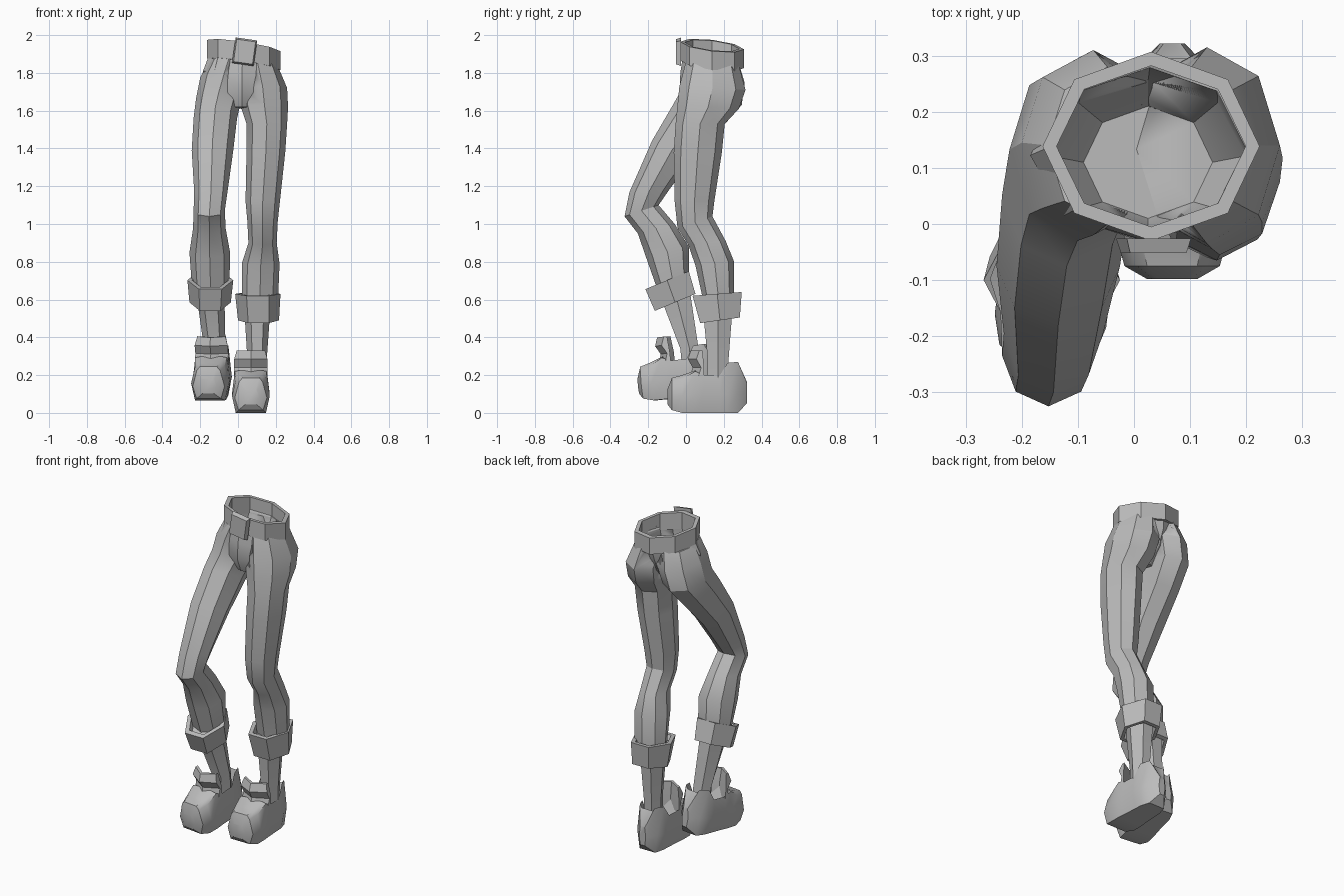
import bpy, bmesh, math
from mathutils import Matrix, Vector

if "Cube" in bpy.data.objects:
    bpy.data.objects.remove(bpy.data.objects["Cube"])

grey = bpy.data.materials.new("mid grey")
grey.diffuse_color = (0.5, 0.5, 0.5, 1)
grey.use_nodes = True
grey.node_tree.nodes["Principled BSDF"].inputs["Base Color"].default_value = grey.diffuse_color


def loft(name, rings, closed=False, matrix=None):
    """Skin a list of equal-length point rings; closed joins last ring to first."""
    bm = bmesh.new()
    vs = [[bm.verts.new(p) for p in r] for r in rings]
    n = len(vs[0])
    pairs = list(zip(vs, vs[1:])) + ([(vs[-1], vs[0])] if closed else [])
    for a, b in pairs:
        for i in range(n):
            j = (i + 1) % n
            bm.faces.new((a[i], a[j], b[j], b[i]))
    if not closed:
        bm.faces.new(vs[0])
        bm.faces.new(vs[-1])
    if matrix:
        bm.transform(matrix)
    bmesh.ops.recalc_face_normals(bm, faces=bm.faces)
    me = bpy.data.meshes.new(name)
    bm.to_mesh(me)
    bm.free()
    me.materials.append(grey)
    ob = bpy.data.objects.new(name, me)
    bpy.context.collection.objects.link(ob)
    bpy.ops.object.select_all(action='DESELECT')
    ob.select_set(True)
    bpy.context.view_layer.objects.active = ob
    bpy.ops.object.shade_smooth_by_angle(angle=math.radians(30))
    return ob


def ring(x0, x1, yf, zf, yb, zb, n=8, slope=0.0, inset=0.0, lift=0.0):
    """Polygon ring between two x limits and a front and back (y, z) point."""
    pts = []
    top = max(math.sin(math.tau * i / n) for i in range(n))
    for i in range(n):
        c, s = math.cos(math.tau * i / n), math.sin(math.tau * i / n) / top
        hw = (x1 - x0) / 2 - inset
        k = 1 - inset / ((yb - yf) / 2)
        pts.append(((x0 + x1) / 2 + hw * c,
                    (yf + yb) / 2 + (yb - yf) / 2 * k * s,
                    (zf + zb) / 2 + (zb - zf) / 2 * k * s + slope * hw * c + lift))
    return pts


# Trouser legs, hip to calf: x0, x1, front y, front z, back y, back z
right_leg = [(0.0, .205, 0.0, 1.86, .28, 1.84), (0.0, .26, -.035, 1.73, .315, 1.71),
             (.015, .265, -.045, 1.63, .28, 1.61), (.045, .26, -.055, 1.53, .205, 1.53),
             (.045, .25, -.065, 1.38, .19, 1.38), (.04, .222, -.06, 1.12, .15, 1.12),
             (.05, .21, -.045, .98, .14, 1.04), (.055, .205, .012, .89, .21, .91),
             (.02, .22, .05, .78, .255, .8), (.02, .212, .09, .6, .255, .6)]
left_leg = [(-.155, .06, 0.0, 1.88, .28, 1.85), (-.2, .055, -.02, 1.8, .31, 1.75),
            (-.222, .02, -.03, 1.7, .295, 1.63), (-.235, -.005, -.075, 1.62, .18, 1.5),
            (-.245, -.025, -.18, 1.44, .03, 1.34), (-.232, -.055, -.3, 1.167, -.09, 1.18),
            (-.235, -.07, -.325, 1.04, -.145, 1.1), (-.238, -.065, -.255, .95, -.06, 1.0),
            (-.257, -.042, -.21, .82, .015, .88), (-.245, -.045, -.15, .65, .015, .72)]
hips = [loft("right_trouser_leg", [ring(*r) for r in right_leg]),
        loft("left_trouser_leg", [ring(*r) for r in left_leg])]

# Pelvis joining the legs
hips.append(loft("pelvis", [ring(-.15, .205, -.015, 1.9, .29, 1.85, slope=-.155),
                            ring(-.185, .225, -.03, 1.8, .275, 1.78, slope=-.1),
                            ring(-.135, .175, -.033, 1.7, .24, 1.7),
                            ring(-.04, .08, 0.0, 1.62, .16, 1.61)]))

# Hollow waist: a tapered bowl cut out of the hips
bowl = loft("waist_cutter", [ring(-.14, .2, -.008, 2.02, .283, 2.0),
                             ring(-.142, .198, -.006, 1.86, .278, 1.84, slope=-.1),
                             ring(-.15, .2, -.012, 1.8, .255, 1.78),
                             ring(-.09, .14, .01, 1.69, .21, 1.69)])
bowl.hide_render = True
bowl.hide_viewport = True
for ob in hips:
    cut = ob.modifiers.new("hollow", 'BOOLEAN')
    cut.operation = 'DIFFERENCE'
    cut.object = bowl

# Tilted belt and its buckle plate
belt = (-.163, .224, -.03, 1.965, .307, 1.925, 8, -.155)
loft("belt", [ring(*belt), ring(*belt, 0, -.1),
              ring(*belt, .025, -.1), ring(*belt, .025)], closed=True)
buckle = [[(x * w, y, z * w) for x, z in ((-.055, -.065), (.055, -.065), (.055, .065), (-.055, .065))]
          for y, w in ((.014, 1.05), (-.012, .92))]
loft("buckle", buckle, matrix=Matrix.Translation((.035, -.04, 1.912))
     @ Matrix.Rotation(math.radians(8), 4, 'Y'))

# Turned-up six-sided cuffs with recessed rims
for side, top, low in (("right", (-.015, .225, .035, .62, .295, .64), (0.0, .217, .075, .475, .285, .505)),
                       ("left", (-.268, -.025, -.215, .655, .015, .75), (-.257, -.038, -.165, .54, .05, .63))):
    loft(side + "_cuff", [ring(*top, 6, 0, .04, -.03), ring(*top, 6, 0, .025), ring(*top, 6),
                          ring(*low, 6), ring(*low, 6, 0, .02), ring(*low, 6, 0, .035, .06)])

# Bare ankles
loft("right_ankle", [ring(*r, 6) for r in ((.03, .175, .085, .6, .25, .6),
                                           (.05, .152, .115, .28, .225, .28),
                                           (.05, .15, .115, .08, .225, .08))])
loft("left_ankle", [ring(*r, 6) for r in ((-.22, -.072, -.13, .6, .02, .65),
                                          (-.18, -.066, -.03, .34, .065, .35),
                                          (-.18, -.07, -.015, .18, .085, .18))])

# Shoe sections, toe to heel: y, sole z, sole half, mid z, mid half, rim z, rim half, inner z
shoe = [(-.208, .045, .03, .08, .045, .12, .035, .125), (-.185, .015, .065, .08, .085, .165, .062, .185),
        (-.13, 0, .08, .09, .1, .18, .078, .2), (-.06, 0, .08, .1, .1, .22, .085, .225),
        (-.02, 0, .075, .1, .097, .2, .085, .13), (.07, 0, .07, .1, .092, .2, .08, .11),
        (.11, 0, .068, .1, .088, .265, .072, .12), (.165, 0, .052, .11, .068, .27, .05, .25),
        (.212, .05, .015, .1, .022, .16, .015, .165)]


def section(y, zb, hb, zm, hm, zt, ht, zi):
    half = [(hb, zb), (hm, zm), (ht, zt), (ht * .72, zi)]
    return [(x, y, z) for x, z in half] + [(-x, y, z) for x, z in reversed(half)]


# Tongue: thin forward-flaring flap wrapped in a V around the ankle
flap = [(-.09, .19), (-.075, .24), (-.1, .285), (-.085, .33), (-.068, .33), (-.06, .25), (-.06, .18)]
tongue = [[(s * (.088 if z < .3 else .075), y + .045 * abs(s), z) for y, z in flap] for s in (-1, 0, 1)]

feet = {"right": Matrix.Translation((.068, .11, 0)),
        "left": Matrix.Translation((-.132, -.035, .08))
        @ Matrix.Rotation(math.radians(-7), 4, 'Z') @ Matrix.Rotation(math.radians(6), 4, 'X')}
for side, m in feet.items():
    loft(side + "_shoe", [section(*s) for s in shoe], matrix=m)
    loft(side + "_shoe_tongue", tongue, matrix=m)
